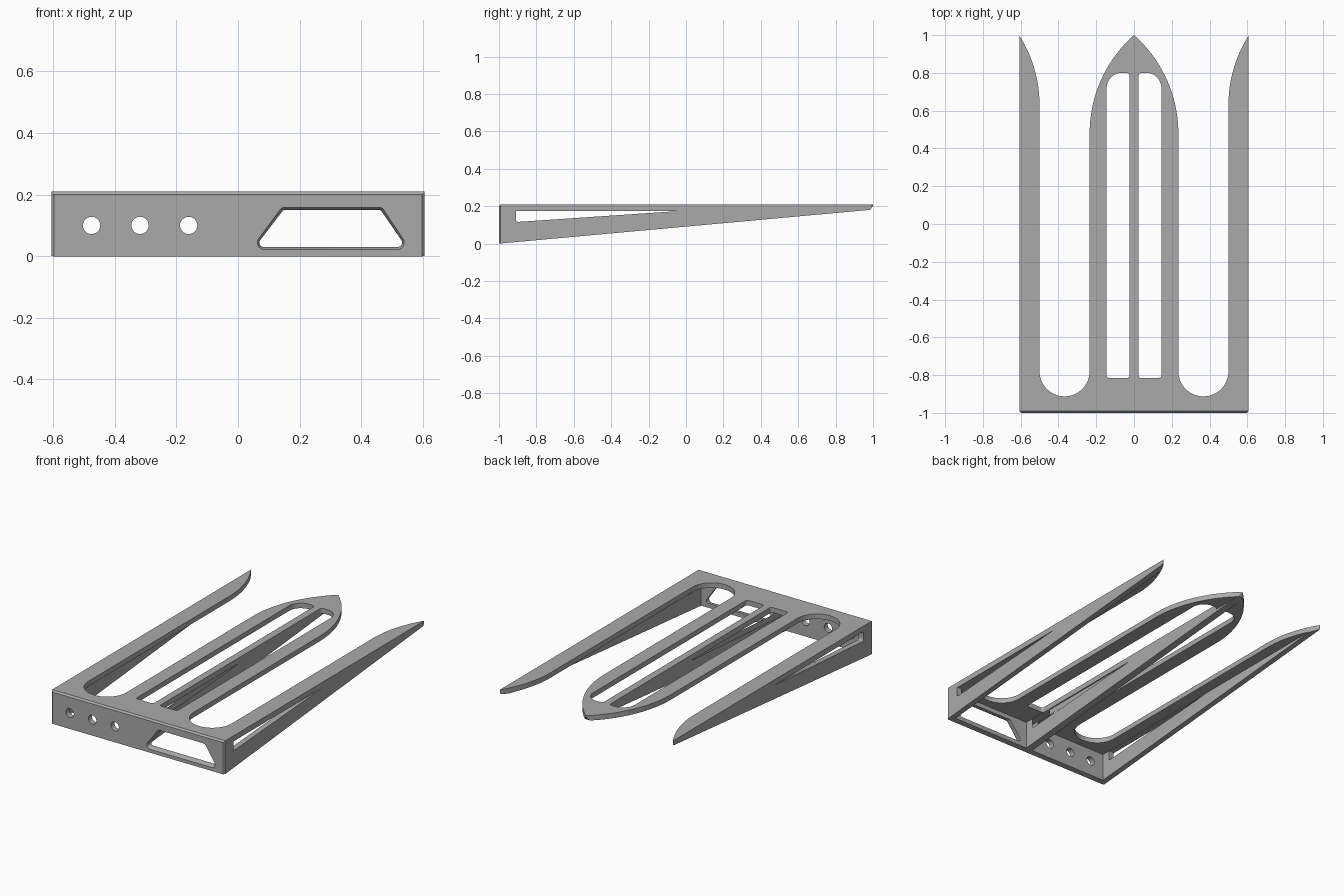
import bpy
import bmesh
from math import pi, sin, cos
from mathutils import Vector

if "Cube" in bpy.data.objects:
    bpy.data.objects.remove(bpy.data.objects["Cube"], do_unlink=True)

grey = bpy.data.materials.new("plain grey")
grey.use_nodes = True
grey.diffuse_color = (0.4, 0.4, 0.4, 1)
grey.node_tree.nodes["Principled BSDF"].inputs["Base Color"].default_value = (0.4, 0.4, 0.4, 1)

AXES = {"x": lambda a, b, d: (d, a, b),
        "y": lambda a, b, d: (a, d, b),
        "z": lambda a, b, d: (a, b, d)}


def loft(name, axis, start, end, lo, hi):
    """Solid between two matching profiles placed along an axis."""
    bm = bmesh.new()
    place = AXES[axis]
    low = [bm.verts.new(place(a, b, lo)) for a, b in start]
    high = [bm.verts.new(place(a, b, hi)) for a, b in end]
    bm.faces.new(low)
    bm.faces.new(high)
    n = len(low)
    for i in range(n):
        j = (i + 1) % n
        bm.faces.new((low[i], low[j], high[j], high[i]))
    bmesh.ops.recalc_face_normals(bm, faces=bm.faces)
    mesh = bpy.data.meshes.new(name)
    bm.to_mesh(mesh)
    bm.free()
    ob = bpy.data.objects.new(name, mesh)
    bpy.context.collection.objects.link(ob)
    mesh.materials.append(grey)
    return ob


def prism(name, axis, pts, lo, hi):
    return loft(name, axis, pts, pts, lo, hi)


def arc(cx, cy, r, a0, a1, n=16):
    return [(cx + r * cos(a0 + (a1 - a0) * i / n), cy + r * sin(a0 + (a1 - a0) * i / n))
            for i in range(n + 1)]


def rounded(corners, radii, n=8):
    """Polygon with each corner replaced by a tangent curve."""
    out = []
    for i, (c, r) in enumerate(zip(corners, radii)):
        c = Vector(c)
        u = (Vector(corners[i - 1]) - c).normalized()
        v = (Vector(corners[(i + 1) % len(corners)]) - c).normalized()
        half = u.angle(v) / 2
        centre = c + (u + v).normalized() * (r / sin(half))
        t = r * cos(half) / sin(half)
        p, q = c + u * t - centre, c + v * t - centre
        for k in range(n + 1):
            s = p.slerp(q, k / n) if hasattr(p, "slerp") else p.lerp(q, k / n)
            out.append(tuple(centre + s.normalized() * r))
    return out


def ogive(x0, y0, x1, y1, n=20):
    """Arc leaving (x0, y0) along +y and bending to (x1, y1)."""
    dx, dy = x1 - x0, y1 - y0
    r = (dx * dx + dy * dy) / (2 * dx)
    pts = []
    for i in range(n + 1):
        y = dy * i / n
        side = (r * r - y * y) ** 0.5
        pts.append((x0 + r - side if r > 0 else x0 + r + side, y0 + y))
    return pts


def box(name, x0, x1, y0, y1, z0, z1):
    return prism(name, "z", [(x0, y0), (x1, y0), (x1, y1), (x0, y1)], z0, z1)


# Fork outline seen from above: outer prong, round throat, pointed middle prong
W = 0.605
half = [(W - 0.008, -1), (W, -0.992)]
half += ogive(0.5, 0.63, W, 0.995)[::-1]
half += arc(0.3675, -0.78, 0.1325, 0, -pi, 32)
half += ogive(0.235, 0.48, 0, 1)
outline = half + [(-x, y) for x, y in half[-2::-1]]
frame = prism("fork_frame", "z", outline, -0.1, 0.3)

# Wedge profile seen from the side
wedge = prism("wedge", "x", [(-1.05, -0.005), (-1.05, 0.15), (-0.99, 0.21),
                            (1.005, 0.21), (0.985, 0.18)], -0.8, 0.8)
cutters = []

# Hollows under the deck and long slots in the middle prong, on both sides
for s in (-1, 1):
    cutters.append(box("hollow", s * 0.023, s * 0.57, -0.965, 1.2, -0.2, 0.178))
    slot = rounded([(s * 0.023, -0.815), (s * 0.145, -0.815), (s * 0.145, 0.8), (s * 0.023, 0.8)],
                   [0.015, 0.015, 0.08, 0.02])
    cutters.append(prism("deck_slot", "z", slot, 0.1, 0.4))

# Tapered slot through all three ribs
rib_slot = rounded([(-0.91, 0.115), (-0.02, 0.175), (-0.91, 0.175)], [0.012, 0.0005, 0.006], 5)
cutters.append(prism("rib_slot", "x", rib_slot, -0.8, 0.8))

# Round holes in the front wall
for x in (-0.475, -0.318, -0.16):
    cutters.append(prism("round_hole", "y", arc(x, 0.1, 0.028, 0, 2 * pi, 32)[:-1], -1.1, -0.9))

# Trapezoid window with chamfered rim
inner = rounded([(0.055, 0.03), (0.545, 0.03), (0.463, 0.15), (0.147, 0.15)],
                [0.014, 0.014, 0.012, 0.012])
outer = rounded([(0.04, 0.021), (0.56, 0.021), (0.468, 0.159), (0.142, 0.159)],
                [0.023, 0.023, 0.018, 0.018])
cutters.append(prism("window", "y", inner, -1.1, -0.9))
cutters.append(loft("window_rim", "y", outer, inner, -1.001, -0.985))

# Apply all the cuts, then discard the helpers
for tool in [wedge] + cutters:
    tool.hide_render = True
    mod = frame.modifiers.new(tool.name, "BOOLEAN")
    mod.operation = "INTERSECT" if tool is wedge else "DIFFERENCE"
    mod.solver = "EXACT"
    mod.object = tool
bpy.context.view_layer.update()
done = bpy.data.meshes.new_from_object(frame.evaluated_get(bpy.context.evaluated_depsgraph_get()))
frame.modifiers.clear()
frame.data = done
for tool in [wedge] + cutters:
    bpy.data.objects.remove(tool, do_unlink=True)
done.materials.clear()
done.materials.append(grey)
for f in done.polygons:
    f.material_index = 0

bpy.ops.object.select_all(action="DESELECT")
frame.select_set(True)
bpy.context.view_layer.objects.active = frame
bpy.ops.object.shade_smooth_by_angle(angle=0.5)
